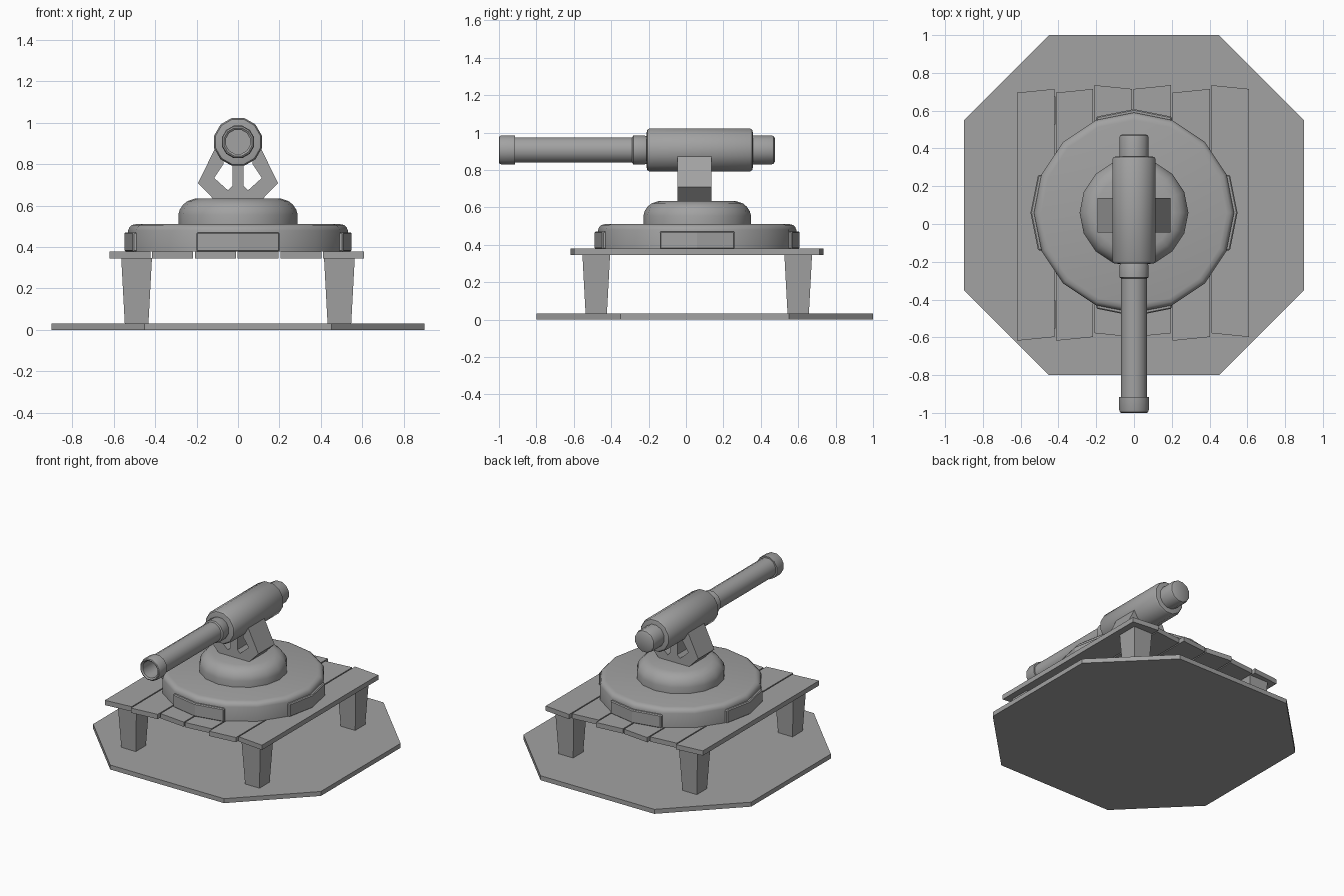
import bpy, bmesh, math
from mathutils import Matrix, Vector

if "Cube" in bpy.data.objects:
    bpy.data.objects.remove(bpy.data.objects["Cube"])

grey = bpy.data.materials.new("metal_grey")
grey.diffuse_color = (0.36, 0.36, 0.36, 1)
grey.use_nodes = True
grey.node_tree.nodes["Principled BSDF"].inputs["Base Color"].default_value = grey.diffuse_color


def finish(name, bm, smooth=True, bevel=0):
    bmesh.ops.recalc_face_normals(bm, faces=bm.faces)
    me = bpy.data.meshes.new(name)
    bm.to_mesh(me)
    bm.free()
    me.materials.append(grey)
    if smooth:
        me.shade_smooth()
        me.set_sharp_from_angle(angle=math.radians(32))
    ob = bpy.data.objects.new(name, me)
    bpy.context.collection.objects.link(ob)
    if bevel:
        mod = ob.modifiers.new("bevel", 'BEVEL')
        mod.width, mod.segments = bevel, 1
    return ob


def lathe(name, profile, sides, matrix, start=0.0):
    """Revolve (radius, height) points; open ends are capped."""
    bm = bmesh.new()
    rings = []
    for r, h in profile:
        rings.append([bm.verts.new((r * math.cos(start + i * math.tau / sides),
                                    r * math.sin(start + i * math.tau / sides), h))
                      for i in range(sides)])
    for a, b in zip(rings, rings[1:]):
        for i in range(sides):
            j = (i + 1) % sides
            bm.faces.new((a[i], a[j], b[j], b[i]))
    bm.faces.new(rings[0])
    bm.faces.new(rings[-1])
    bm.transform(matrix)
    return finish(name, bm)


def prism(name, outline, lo, hi, matrix=Matrix(), bevel=0):
    """Extrude a 2D outline from lo to hi along local z."""
    bm = bmesh.new()
    a = [bm.verts.new((x, y, lo)) for x, y in outline]
    b = [bm.verts.new((x, y, hi)) for x, y in outline]
    n = len(a)
    bm.faces.new(a)
    bm.faces.new(b)
    for i in range(n):
        j = (i + 1) % n
        bm.faces.new((a[i], a[j], b[j], b[i]))
    bm.transform(matrix)
    return finish(name, bm, False, bevel)


# Ground slab: square with cut corners
prism("base_slab", [(-.45, 1), (-.9, .55), (-.9, -.35), (-.45, -.8),
                    (.45, -.8), (.9, -.35), (.9, .55), (.45, 1)], 0, .032)

# Tapered legs
for sx in (-1, 1):
    for cy in (-.48, .60):
        bm = bmesh.new()
        bmesh.ops.create_cube(bm, size=1)
        for v in bm.verts:
            w = .148 if v.co.z > 0 else .114
            v.co = (sx * .489 + v.co.x * w, cy + v.co.y * w,
                    .346 if v.co.z > 0 else .03)
        finish("leg", bm, False)

# Deck planks with slanted ends: (left offset, right offset) from the mean end
for i, (l, r) in enumerate([(-.02, 0), (-.02, 0), (.02, 0), (0, .02), (-.02, 0), (.02, 0)]):
    x0 = -.62 + i * .206
    x1 = x0 + .198
    prism("deck_plank", [(x0, -.598 + l), (x1, -.598 + r),
                         (x1, .715 + r), (x0, .715 + l)], .345, .379)

# Turntable and turret dome
centre = Matrix.Translation((0, .06, 0))
lathe("turntable", [(.53, .378), (.53, .48), (.524, .495), (.512, .506), (.49, .511)],
      16, centre)
lathe("turret_dome", [(.288, .505), (.288, .555), (.281, .58), (.265, .604),
                      (.243, .622), (.205, .634)], 16, centre)

# Bent armour plates on four sides
for k in range(4):
    prism("turntable_plate", [(-.2, -.508), (0, -.548), (.2, -.508),
                              (.2, -.47), (0, -.51), (-.2, -.47)], .378, .471,
          centre @ Matrix.Rotation(k * math.pi / 2, 4, 'Z'), .006)

# Cradle: two bent arms and a centre post on a flared foot
upright = Matrix.Translation((0, .046, 0)) @ Matrix.Rotation(math.pi / 2, 4, 'X')
half = [(.027, .82), (.027, .695), (.048, .673), (.115, .733), (.07, .80),
        (.07, .877), (.11, .877), (.193, .708), (.112, .625)]
prism("cradle", half + [(-x, z) for x, z in reversed(half)], -.091, .091, upright)

# Gun, revolved around the y axis
axis = Matrix.Translation((0, 0, .907)) @ Matrix.Rotation(-math.pi / 2, 4, 'X')
turn = math.pi / 12
lathe("receiver", [(.1, -.21), (.112, -.207), (.119, -.195), (.119, .342),
                   (.112, .354), (.1, .357)], 12, axis, turn)
lathe("rear_cap", [(.08, .34), (.08, .458), (.076, .469), (.065, .475)], 12, axis, turn)
lathe("barrel_collar", [(.07, -.288), (.08, -.282), (.08, -.222), (.072, -.2)],
      12, axis, turn)
lathe("barrel", [(.07, -.25), (.07, -.915), (.081, -.915), (.081, -.985),
                 (.077, -.996), (.07, -1), (.06, -.992), (.06, -.6)], 12, axis, turn)
